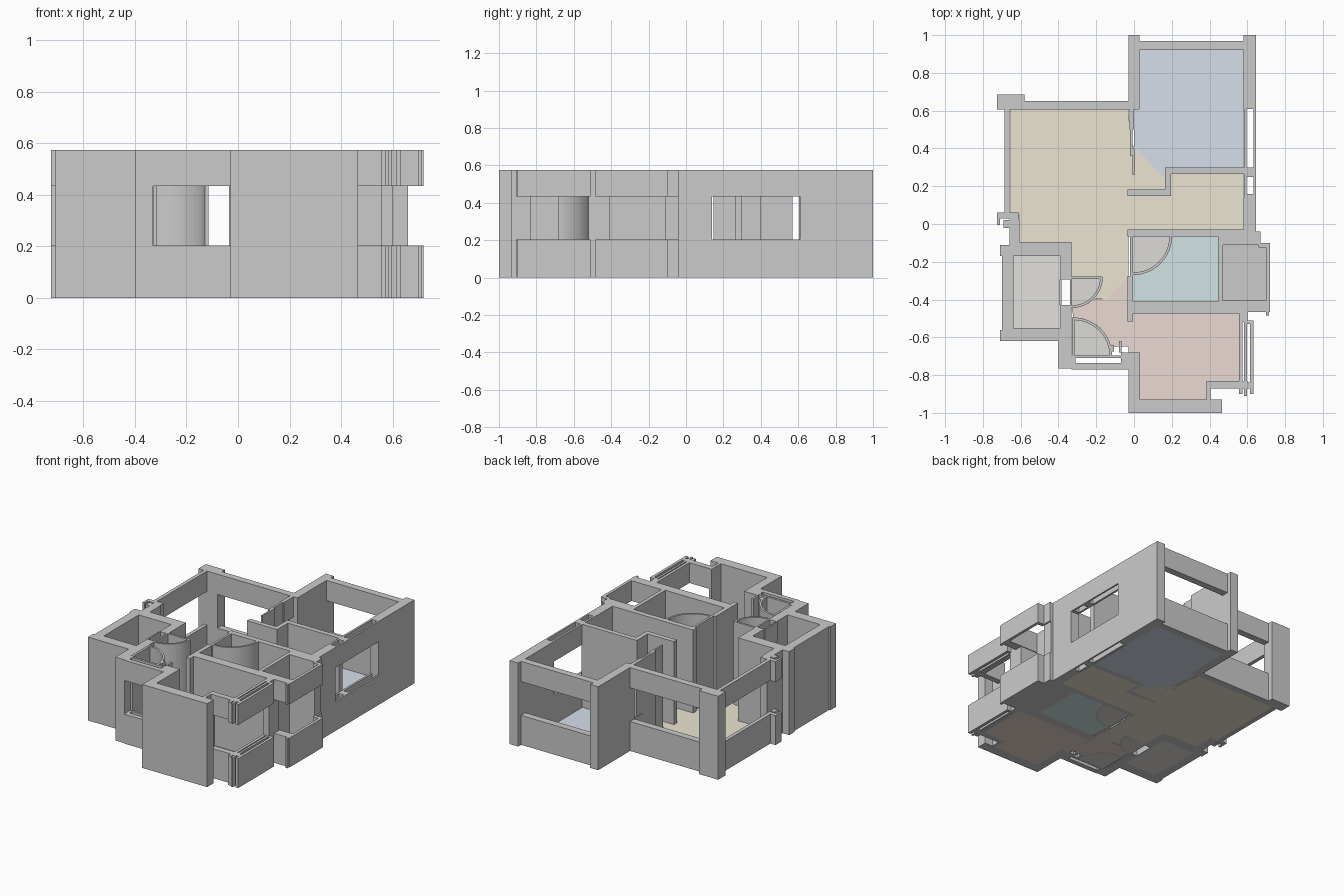
import bpy, bmesh, math

H, SILL, HEAD = 0.575, 0.203, 0.435


def finish(name, bm, color=None):
    bmesh.ops.recalc_face_normals(bm, faces=bm.faces)
    me = bpy.data.meshes.new(name)
    bm.to_mesh(me)
    bm.free()
    ob = bpy.data.objects.new(name, me)
    bpy.context.collection.objects.link(ob)
    if color:
        mat = bpy.data.materials.new(name + "_paint")
        mat.diffuse_color = (*color, 1)
        me.materials.append(mat)
    return ob


def prism(bm, pts, z0, z1):
    f = bm.faces.new([bm.verts.new((x, y, z0)) for x, y in pts])
    ext = bmesh.ops.extrude_face_region(bm, geom=[f], use_keep_orig=True)
    vs = [v for v in ext["geom"] if isinstance(v, bmesh.types.BMVert)]
    bmesh.ops.translate(bm, verts=vs, vec=(0, 0, z1 - z0))


def rects(name, items, spans=((0, H),)):
    bm = bmesh.new()
    for x0, y0, x1, y1 in items:
        for z0, z1 in spans:
            prism(bm, [(x0, y0), (x1, y0), (x1, y1), (x0, y1)], z0, z1)
    return finish(name, bm)


def windows(name, items):
    return rects(name, items, ((0, SILL), (HEAD, H)))


def floor(name, pts, color=None):
    bm = bmesh.new()
    prism(bm, pts, 0, 0.003)
    return finish(name, bm, color)


def arc(cx, cy, r, a0, a1, n=16):
    return [(cx + r * math.cos(math.radians(a0 + (a1 - a0) * i / n)),
             cy + r * math.sin(math.radians(a0 + (a1 - a0) * i / n))) for i in range(n + 1)]


def door_swing(name, cx, cy, r, a0, a1):
    bm = bmesh.new()
    prism(bm, arc(cx, cy, r, a0, a1) + arc(cx, cy, r - 0.014, a1, a0), 0, H)
    finish(name, bm)
    floor(name + "_floor", [(cx, cy)] + arc(cx, cy, r - 0.014, a0, a1), (0.72, 0.71, 0.68))


# Bedroom walls
rects("bedroom_walls", [
    (-0.03, 0.605, 0.03, 1.0), (0.58, 0.61, 0.645, 1.0),
    (0.165, 0.265, 0.585, 0.30), (0.165, 0.148, 0.195, 0.30),
    (-0.035, 0.148, 0.195, 0.182), (0.58, -0.05, 0.645, 0.14)])
rects("bedroom_sliding_doors", [(-0.022, 0.36, -0.008, 0.57), (-0.008, 0.26, 0.003, 0.40)])
windows("bedroom_windows", [
    (0.03, 0.92, 0.58, 0.968), (-0.025, 0.5, 0.0, 0.61),
    (0.582, 0.14, 0.596, 0.61), (0.633, 0.14, 0.645, 0.61),
    (0.596, 0.25, 0.633, 0.30), (0.596, 0.14, 0.633, 0.16)])

# Living room walls
rects("living_walls", [
    (-0.725, 0.605, -0.58, 0.685), (-0.605, -0.11, -0.66, 0.02),
    (-0.66, 0.02, -0.61, 0.06), (-0.605, -0.11, -0.33, -0.095)])
windows("living_windows", [
    (-0.58, 0.605, -0.03, 0.652), (-0.685, 0.06, -0.66, 0.61),
    (-0.725, 0.03, -0.66, 0.06), (-0.725, -0.005, -0.71, 0.03),
    (-0.69, -0.02, -0.66, 0.02)])

# Service shaft on the left
rects("left_shaft_walls", [
    (-0.70, -0.62, -0.638, -0.11), (-0.638, -0.17, -0.33, -0.10),
    (-0.638, -0.62, -0.33, -0.55), (-0.39, -0.295, -0.33, -0.17),
    (-0.39, -0.55, -0.33, -0.43), (-0.40, -0.765, -0.33, -0.62),
    (-0.71, -0.62, -0.70, -0.56), (-0.71, -0.17, -0.70, -0.11)])
windows("left_shaft_window", [(-0.395, -0.43, -0.385, -0.295), (-0.34, -0.43, -0.328, -0.295)])

# Entry window and jambs
windows("entry_window", [
    (-0.33, -0.77, -0.03, -0.737), (-0.33, -0.71, -0.06, -0.695),
    (-0.33, -0.737, -0.31, -0.71), (-0.07, -0.737, -0.03, -0.68),
    (-0.125, -0.675, -0.105, -0.64), (-0.08, -0.68, -0.065, -0.62)])
rects("entry_doors", [(-0.33, -0.292, -0.17, -0.278), (-0.328, -0.70, -0.314, -0.495)])

# Bathroom walls
rects("bathroom_walls", [
    (-0.035, -0.065, 0.645, -0.028), (-0.035, -0.475, 0.60, -0.41),
    (0.445, -0.41, 0.47, -0.06), (-0.035, -0.515, -0.005, -0.275),
    (-0.02, -0.28, -0.004, -0.06), (0.47, -0.11, 0.66, -0.04)])

# Balcony shaft on the right
windows("balcony_rails", [
    (0.70, -0.42, 0.72, -0.11), (0.66, -0.125, 0.72, -0.10), (0.645, -0.10, 0.67, -0.04),
    (0.47, -0.465, 0.72, -0.405), (0.70, -0.485, 0.715, -0.465)])

# Front bedroom walls
rects("front_room_walls", [
    (-0.03, -1.0, 0.465, -0.93), (-0.03, -0.93, 0.032, -0.68),
    (0.385, -0.93, 0.405, -0.83), (0.555, -0.52, 0.60, -0.475)])
windows("front_room_windows", [
    (0.40, -0.87, 0.60, -0.83), (0.555, -0.90, 0.575, -0.50),
    (0.582, -0.91, 0.597, -0.50), (0.613, -0.90, 0.632, -0.51),
    (0.597, -0.53, 0.613, -0.51), (0.597, -0.87, 0.613, -0.84)])

# Door swings
door_swing("bathroom_door_swing", -0.004, -0.065, 0.205, -90, 0)
door_swing("entry_door_swing", -0.33, -0.28, 0.165, -90, 0)
door_swing("hall_door_swing", -0.32, -0.70, 0.205, 0, 90)

# Coloured floors
floor("bedroom_floor", [
    (0.03, 0.925), (0.58, 0.925), (0.58, 0.30), (0.165, 0.30), (0.165, 0.24),
    (0.0, 0.41), (0.0, 0.605), (0.03, 0.605)], (0.67, 0.735, 0.83))
floor("living_floor", [
    (-0.655, 0.605), (-0.03, 0.605), (-0.015, 0.42), (0.0, 0.41), (0.165, 0.24),
    (0.165, 0.265), (0.58, 0.265), (0.58, -0.03), (-0.03, -0.03), (-0.03, -0.28),
    (-0.15, -0.40), (-0.21, -0.395)] + arc(-0.33, -0.28, 0.165, -44, 0, 8)
    + [(-0.33, -0.28), (-0.33, -0.10), (-0.605, -0.10), (-0.605, 0.05), (-0.655, 0.05)],
    (0.84, 0.785, 0.64))
floor("bathroom_floor", [(0.445, -0.41), (0.445, -0.065)]
      + arc(-0.004, -0.065, 0.205, 0, -90) + [(-0.004, -0.41)], (0.64, 0.785, 0.79))
floor("front_room_floor", [
    (-0.03, -0.28), (-0.15, -0.40)] + arc(-0.33, -0.28, 0.165, -46, -90, 8)
    + arc(-0.32, -0.70, 0.205, 90, 15) + [
    (-0.03, -0.65), (-0.03, -0.68), (0.032, -0.68), (0.032, -0.93), (0.39, -0.93),
    (0.39, -0.83), (0.555, -0.83), (0.555, -0.475), (-0.03, -0.475)], (0.83, 0.70, 0.65))
floor("left_shaft_floor", [(-0.638, -0.55), (-0.39, -0.55), (-0.39, -0.17), (-0.638, -0.17)],
      (0.76, 0.75, 0.72))
floor("balcony_floor", [(0.47, -0.405), (0.70, -0.405), (0.70, -0.11), (0.47, -0.11)],
      (0.68, 0.68, 0.68))
